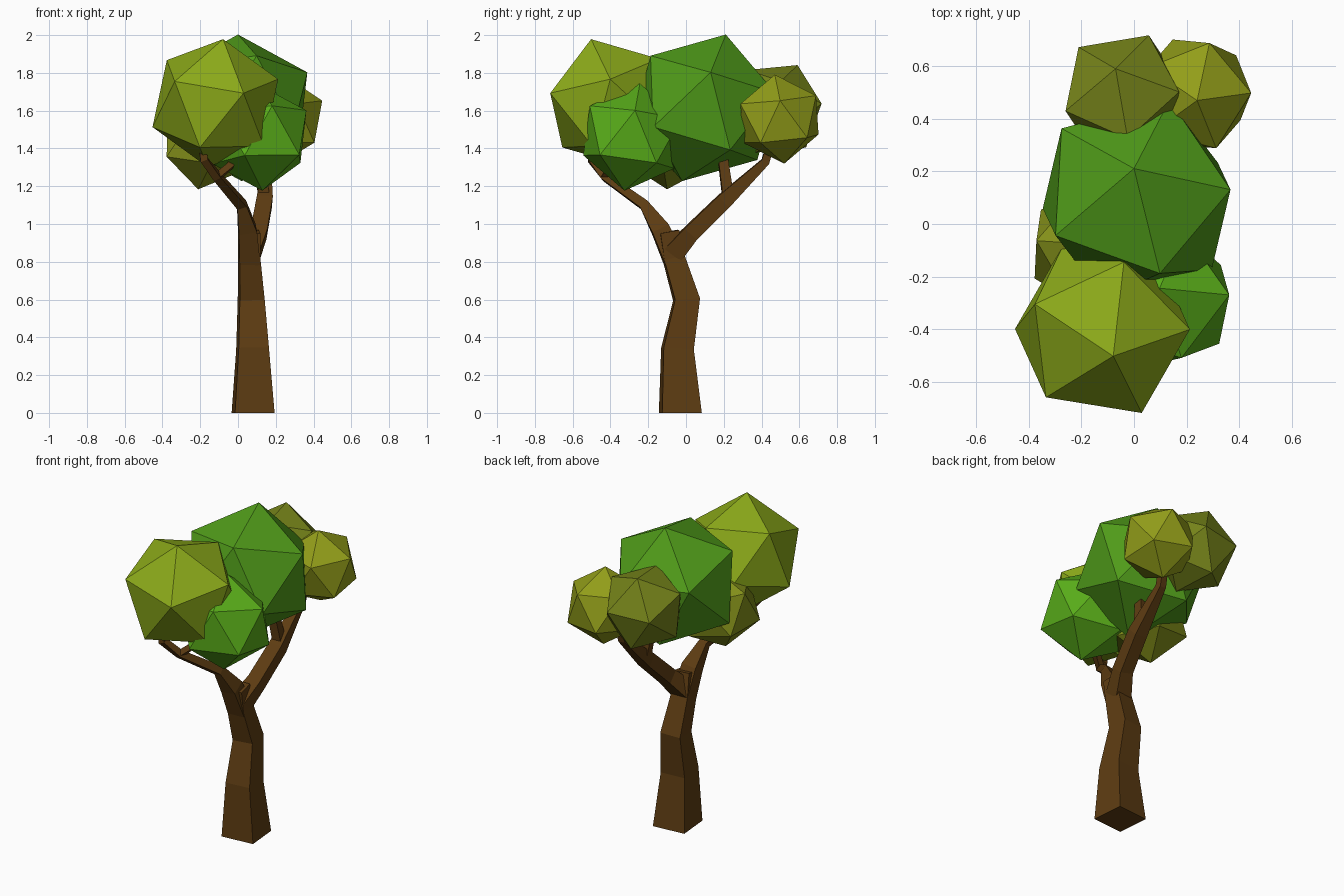
import bpy, bmesh
from math import radians, cos, sin
from mathutils import Vector, Matrix

if "Cube" in bpy.data.objects:
    bpy.data.objects.remove(bpy.data.objects["Cube"])


def material(name, rgb):
    m = bpy.data.materials.new(name)
    m.diffuse_color = (*rgb, 1)
    m.use_nodes = True
    m.node_tree.nodes["Principled BSDF"].inputs["Base Color"].default_value = m.diffuse_color
    return m


def finish(bm, name, mat):
    bmesh.ops.recalc_face_normals(bm, faces=bm.faces)
    me = bpy.data.meshes.new(name)
    bm.to_mesh(me)
    bm.free()
    me.materials.append(mat)
    ob = bpy.data.objects.new(name, me)
    bpy.context.collection.objects.link(ob)


def basis(a, b):
    # orthonormal frame from two directions
    x = Vector(a).normalized()
    z = x.cross(Vector(b)).normalized()
    return Matrix((x, z.cross(x), z)).transposed()


def leaf_ball(name, center, radius, corner, next_corner, mat):
    # icosahedron turned so two neighbouring corners point the given ways
    bm = bmesh.new()
    bmesh.ops.create_icosphere(bm, subdivisions=1, radius=radius)
    bm.verts.ensure_lookup_table()
    v = bm.verts[0]
    w = v.link_edges[0].other_vert(v)
    rot = basis(corner, next_corner) @ basis(v.co, w.co).transposed()
    bm.transform(Matrix.Translation(center) @ rot.to_4x4())
    finish(bm, name, mat)


def limb(name, path, mat, flat_start=False):
    # square tube along points (x, y, z, half width)
    bm = bmesh.new()
    pts = [Vector(p[:3]) for p in path]
    side = Vector((cos(radians(5)), sin(radians(5)), 0))
    rings = []
    for i, p in enumerate(pts):
        a = (p - pts[i - 1]).normalized() if i else Vector()
        b = (pts[i + 1] - p).normalized() if i + 1 < len(pts) else Vector()
        t = (a + b).normalized()
        if i == 0 and flat_start:
            t = Vector((0, 0, 1))
        u = (side - t * side.dot(t)).normalized()
        w = t.cross(u)
        h = path[i][3]
        rings.append([bm.verts.new(p + u * (h * sx) + w * (h * sy))
                      for sx, sy in ((1, 1), (-1, 1), (-1, -1), (1, -1))])
    for r, s in zip(rings, rings[1:]):
        for k in range(4):
            n = (k + 1) % 4
            bm.faces.new((r[k], r[n], s[n], s[k]))
    bm.faces.new(rings[0])
    bm.faces.new(rings[-1])
    finish(bm, name, mat)


# Trunk and branches
bark = material("bark", (0.11, 0.045, 0.006))
limb("trunk", [(.08, -.03, 0, .105), (.077, -.045, .34, .08), (.07, .003, .6, .066),
               (.06, -.065, .82, .055), (.065, -.09, .96, .05)], bark, True)
limb("front_branch", [(.06, -.06, .8, .055), (.05, -.135, .97, .048), (.02, -.22, 1.1, .026),
                      (-.11, -.43, 1.25, .021), (-.18, -.5, 1.34, .02),
                      (-.2, -.5, 1.5, .018)], bark)
limb("front_twig", [(-.11, -.43, 1.25, .018), (-.04, -.39, 1.31, .018),
                    (-.02, -.37, 1.42, .018)], bark)
limb("back_branch", [(.06, -.07, .84, .055), (.11, .03, .955, .044), (.14, .2, 1.12, .042),
                     (.15, .42, 1.33, .022), (.16, .47, 1.5, .02)], bark)
limb("back_twig", [(.14, .225, 1.12, .03), (.13, .215, 1.2, .028),
                   (.1, .185, 1.42, .024)], bark)

# Foliage
leaf_ball("foliage_crown", (.01, .095, 1.615), .405,
          (-.01, .115, .385), (.355, .035, .185), material("green", (.08, .33, .01)))
leaf_ball("foliage_front", (-.12, -.4, 1.64), .356,
          (.04, -.1, .33), (.15, -.32, .05), material("lime", (.26, .40, .01)))
leaf_ball("foliage_right", (.113, -.285, 1.46), .287,
          (.247, .015, .14), (.21, -.175, -.1), material("bright_green", (.10, .42, .01)))
leaf_ball("foliage_left", (-.17, -.09, 1.43), .25,
          (-.04, -.01, -.24), (-.215, -.12, -.1), material("olive", (.23, .28, .01)))
leaf_ball("foliage_back", (-.04, .48, 1.61), .258,
          (-.03, .11, .23), (.1, .24, .02), material("dark_olive", (.18, .23, .01)))
leaf_ball("foliage_back_right", (.23, .495, 1.555), .237,
          (.01, -.025, .235), (.22, .005, .085), material("yellow_green", (.29, .34, .01)))
